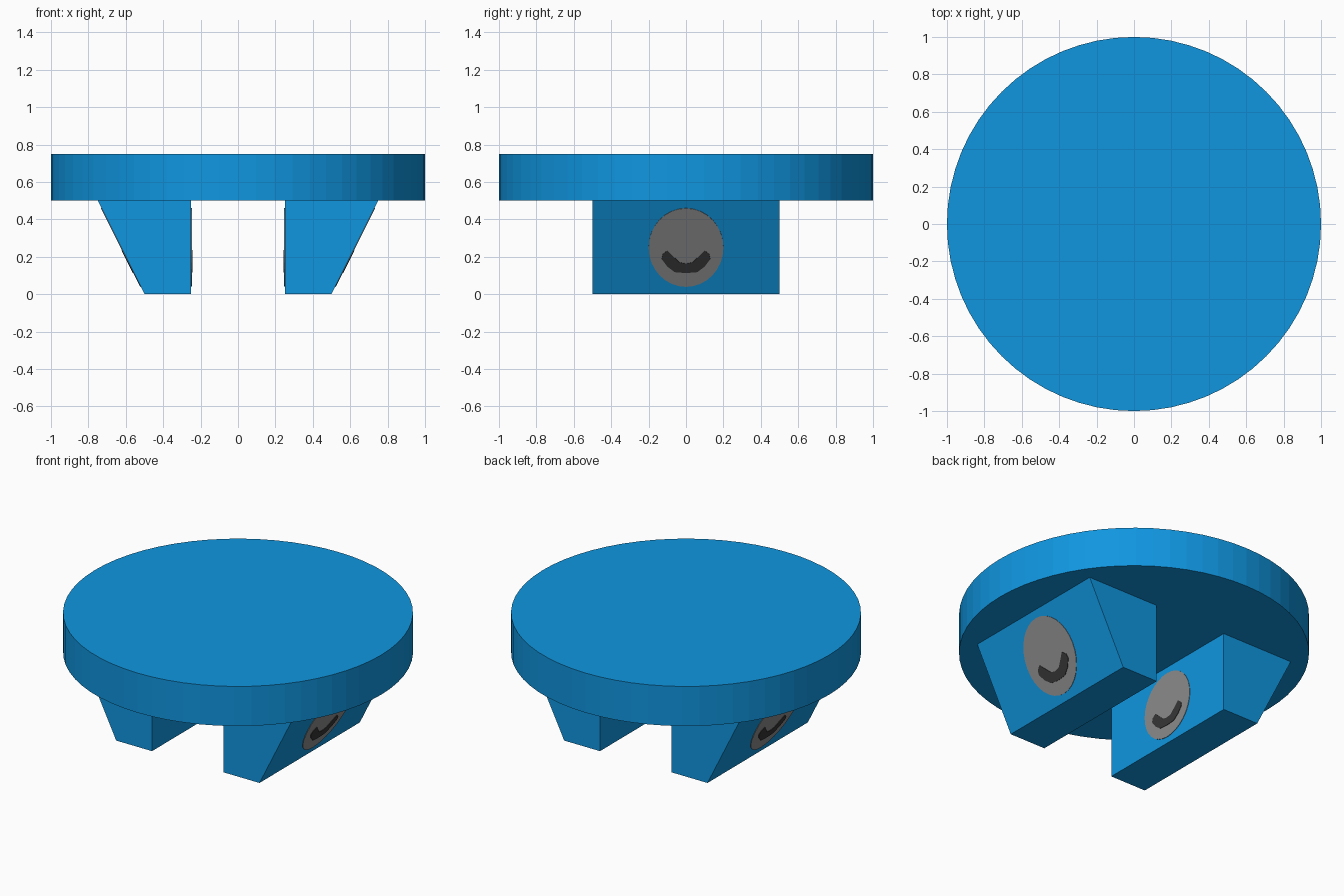
import bpy, bmesh, math
from mathutils import Vector

if "Cube" in bpy.data.objects:
    bpy.data.objects.remove(bpy.data.objects["Cube"])


def material(name, rgb):
    m = bpy.data.materials.new(name)
    m.diffuse_color = (*rgb, 1.0)
    m.use_nodes = True
    m.node_tree.nodes["Principled BSDF"].inputs["Base Color"].default_value = m.diffuse_color
    return m


BLUE = material("bright blue", (0.005, 0.305, 0.745))
GREY = material("mid grey", (0.258, 0.258, 0.258))
DARK = material("dark grey", (0.038, 0.038, 0.038))


def prism(name, points, offset, mat):
    """Extrude a flat outline of 3D points along offset into a closed solid."""
    bm = bmesh.new()
    face = bm.faces.new([bm.verts.new(p) for p in points])
    ext = bmesh.ops.extrude_face_region(bm, geom=[face], use_keep_orig=True)
    verts = [v for v in ext["geom"] if isinstance(v, bmesh.types.BMVert)]
    bmesh.ops.translate(bm, verts=verts, vec=offset)
    bmesh.ops.recalc_face_normals(bm, faces=bm.faces)
    mesh = bpy.data.meshes.new(name)
    bm.to_mesh(mesh)
    bm.free()
    mesh.materials.append(mat)
    obj = bpy.data.objects.new(name, mesh)
    bpy.context.collection.objects.link(obj)
    return obj


# Round top plate
bpy.ops.mesh.primitive_cylinder_add(vertices=64, radius=1, depth=0.25,
                                    location=(0, 0, 0.625))
top = bpy.context.object
top.name = "round_top"
top.data.materials.append(BLUE)

# Outlines of the painted marks as (y, z)
disc = [(0.2 * math.cos(a), 0.25 + 0.21 * math.sin(a))
        for a in (math.tau * i / 32 for i in range(32))]
half = [(0.06, 0.12), (0.10, 0.15), (0.13, 0.19), (0.125, 0.215),
        (0.10, 0.235), (0.075, 0.21), (0.035, 0.172)]
curve = [(0, 0.115)] + half + [(0, 0.165)] + [(-y, z) for y, z in reversed(half)]

# Two legs, sloped outside and upright inside, marked on both long faces
leg_profile = [(0.25, 0), (0.5, 0), (0.75, 0.5), (0.25, 0.5)]
for side, s in (("right", 1), ("left", -1)):
    prism(side + "_leg", [(s * x, -0.5, z) for x, z in leg_profile],
          Vector((0, 1, 0)), BLUE)
    faces = (("outer", 0.5, 0.5, Vector((s, 0, -0.5)).normalized()),
             ("inner", 0.25, 0.0, Vector((-s, 0, 0))))
    for where, x0, slope, normal in faces:
        for part, outline, thick, mat in (("round_patch", disc, 0.003, GREY),
                                          ("curved_mark", curve, 0.006, DARK)):
            pts = [(s * (x0 + slope * z), y, z) for y, z in outline]
            prism(f"{side}_{where}_{part}", pts, normal * thick, mat)
